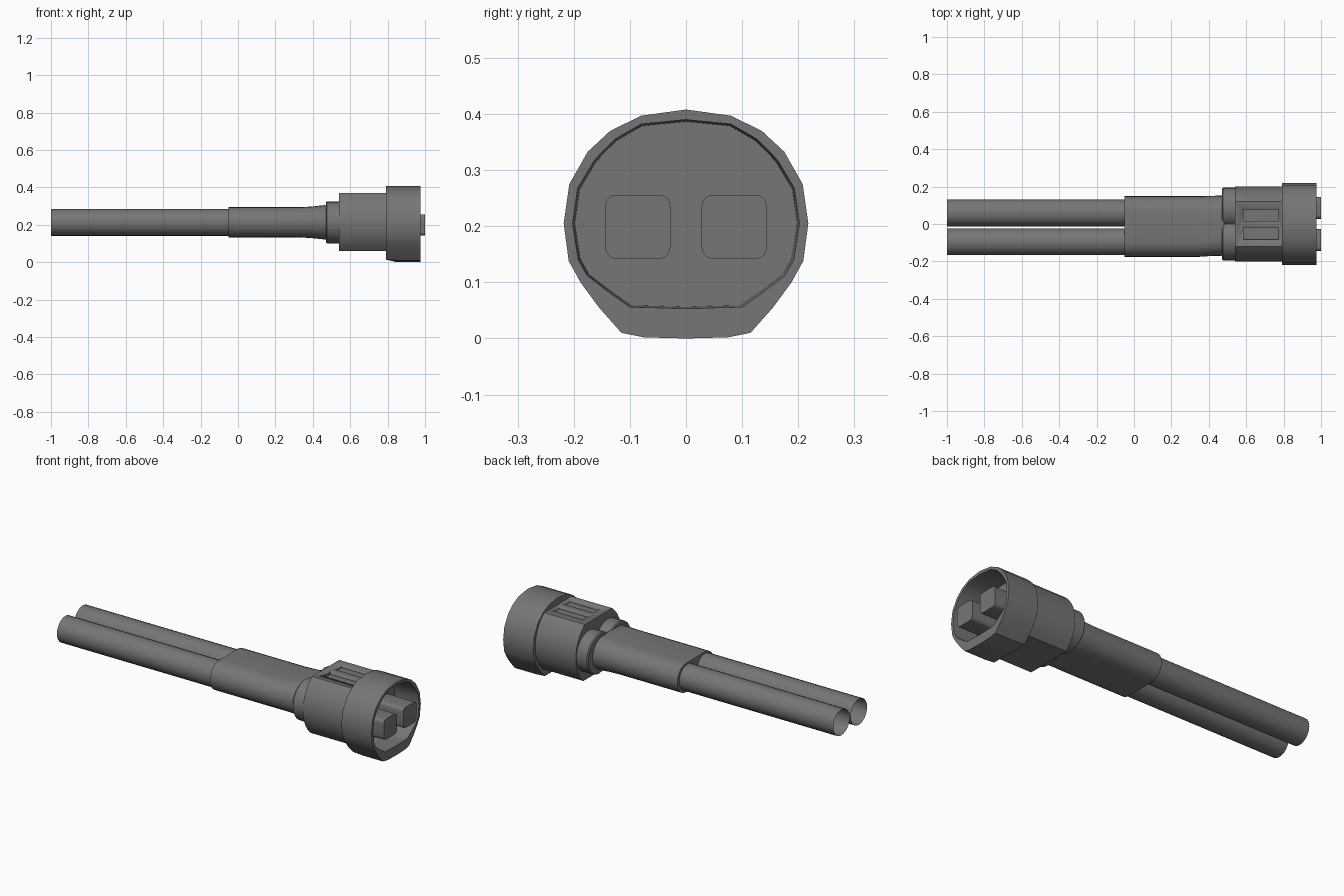
import bpy, bmesh, math

if "Cube" in bpy.data.objects:
    bpy.data.objects.remove(bpy.data.objects["Cube"])

ZC = 0.213  # height of the cable axis

# Dark grey plastic used on every part
plastic = bpy.data.materials.new("dark_plastic")
plastic.diffuse_color = (0.18, 0.18, 0.18, 1)
plastic.use_nodes = True
plastic.node_tree.nodes["Principled BSDF"].inputs["Base Color"].default_value = plastic.diffuse_color


def loft(name, rings, cap_start=True, cap_end=True, angle=35):
    """Skin a list of (x, [(y, z), ...]) cross-sections along x."""
    bm = bmesh.new()
    loops = [[bm.verts.new((x, y, z)) for y, z in pts] for x, pts in rings]
    n = len(loops[0])
    for a, b in zip(loops, loops[1:]):
        for i in range(n):
            j = (i + 1) % n
            bm.faces.new((a[i], a[j], b[j], b[i]))
    if cap_start:
        bm.faces.new(loops[0][::-1])
    if cap_end:
        bm.faces.new(loops[-1])
    bmesh.ops.recalc_face_normals(bm, faces=bm.faces)
    me = bpy.data.meshes.new(name)
    bm.to_mesh(me)
    bm.free()
    me.materials.append(plastic)
    ob = bpy.data.objects.new(name, me)
    bpy.context.collection.objects.link(ob)
    bpy.ops.object.select_all(action='DESELECT')
    ob.select_set(True)
    bpy.context.view_layer.objects.active = ob
    bpy.ops.object.shade_smooth_by_angle(angle=math.radians(angle))
    return ob


def arc(cy, cz, r, a0, a1, n):
    return [(cy + r * math.cos(math.radians(a0 + (a1 - a0) * i / n)),
             cz + r * math.sin(math.radians(a0 + (a1 - a0) * i / n)))
            for i in range(n + 1)]


def circle(cy, cz, r, n=24):
    return arc(cy, cz, r, 0, 360, n)[:-1]


def stadium(y0, y1, r, n=12):
    return arc(y1 - r, ZC, r, -90, 90, n) + arc(y0 + r, ZC, r, 90, 270, n)


def rounded_rect(y0, y1, z0, z1, r, n=4):
    return (arc(y1 - r, z0 + r, r, -90, 0, n) + arc(y1 - r, z1 - r, r, 0, 90, n) +
            arc(y0 + r, z1 - r, r, 90, 180, n) + arc(y0 + r, z0 + r, r, 180, 270, n))


def mirrored(half):
    """Close a half profile that runs from top centre to bottom centre."""
    return half + [(-y, z) for y, z in half[-2:0:-1]]


# Two cables
for side, y in (("left", 0.059), ("right", -0.095)):
    ring = circle(y, ZC, 0.072)
    loft("cable_" + side, [(-1.0, ring), (0.0, ring)], False, False)

# Strain relief sleeve, flaring slightly towards the connector
loft("sleeve", [(-0.05, stadium(-0.176, 0.149, 0.081)),
                (0.34, stadium(-0.176, 0.149, 0.081)),
                (0.40, stadium(-0.172, 0.150, 0.085)),
                (0.465, stadium(-0.170, 0.152, 0.092)),
                (0.48, stadium(-0.168, 0.152, 0.088))])

# Twin collars behind the body
for side, s in (("left", 1), ("right", -1)):
    loft("collar_" + side, [(0.47, circle(s * 0.083, ZC, 0.106)),
                            (0.476, circle(s * 0.083, ZC, 0.112)),
                            (0.56, circle(s * 0.083, ZC, 0.112))])

# Body: round sides with flat top and bottom
section = arc(0, 0.21, 0.2, -48.6, 53, 10) + arc(0, 0.21, 0.2, 127, 228.6, 10)
body = loft("connector_body", [(0.54, section), (0.80, section)])

# Two shallow latch slots in the top of the body
for i, (y0, y1) in enumerate(((0.015, 0.077), (-0.082, -0.02))):
    slot = [(y0, 0.355), (y1, 0.355), (y1, 0.4), (y0, 0.4)]
    cutter = loft("slot_cutter_%d" % i, [(0.585, slot), (0.772, slot)])
    mod = body.modifiers.new("slot", 'BOOLEAN')
    mod.operation, mod.solver, mod.object = 'DIFFERENCE', 'EXACT', cutter
    bpy.context.view_layer.objects.active = body
    bpy.ops.object.modifier_apply(modifier=mod.name)
    bpy.data.objects.remove(cutter)

# Smooth-shaded shroud with a flat foot and an open front
outer = mirrored([(0, .408), (.08, .397), (.135, .370), (.175, .333), (.208, .275),
                  (.218, .205), (.209, .138), (.188, .10), (.155, .055), (.115, .01),
                  (.075, .002), (0, 0)])
inner = mirrored([(0, .390), (.08, .382), (.127, .355), (.163, .318), (.193, .268),
                  (.202, .205), (.192, .140), (.176, .112), (.138, .083), (.10, .056),
                  (.06, .055), (0, .053)])
back = [(y, max(z, 0.014)) for y, z in outer]
loft("shroud", [(0.79, back), (0.85, outer), (0.975, outer), (0.975, inner),
                (0.83, [(y * 0.98, 0.21 + (z - 0.21) * 0.98) for y, z in inner])])

# Two rounded square contacts inside the shroud
for side, (y0, y1) in (("left", (0.028, 0.144)), ("right", (-0.144, -0.028))):
    full = rounded_rect(y0, y1, 0.142, 0.256, 0.02)
    loft("contact_" + side, [(0.82, full), (1.0, full)])
